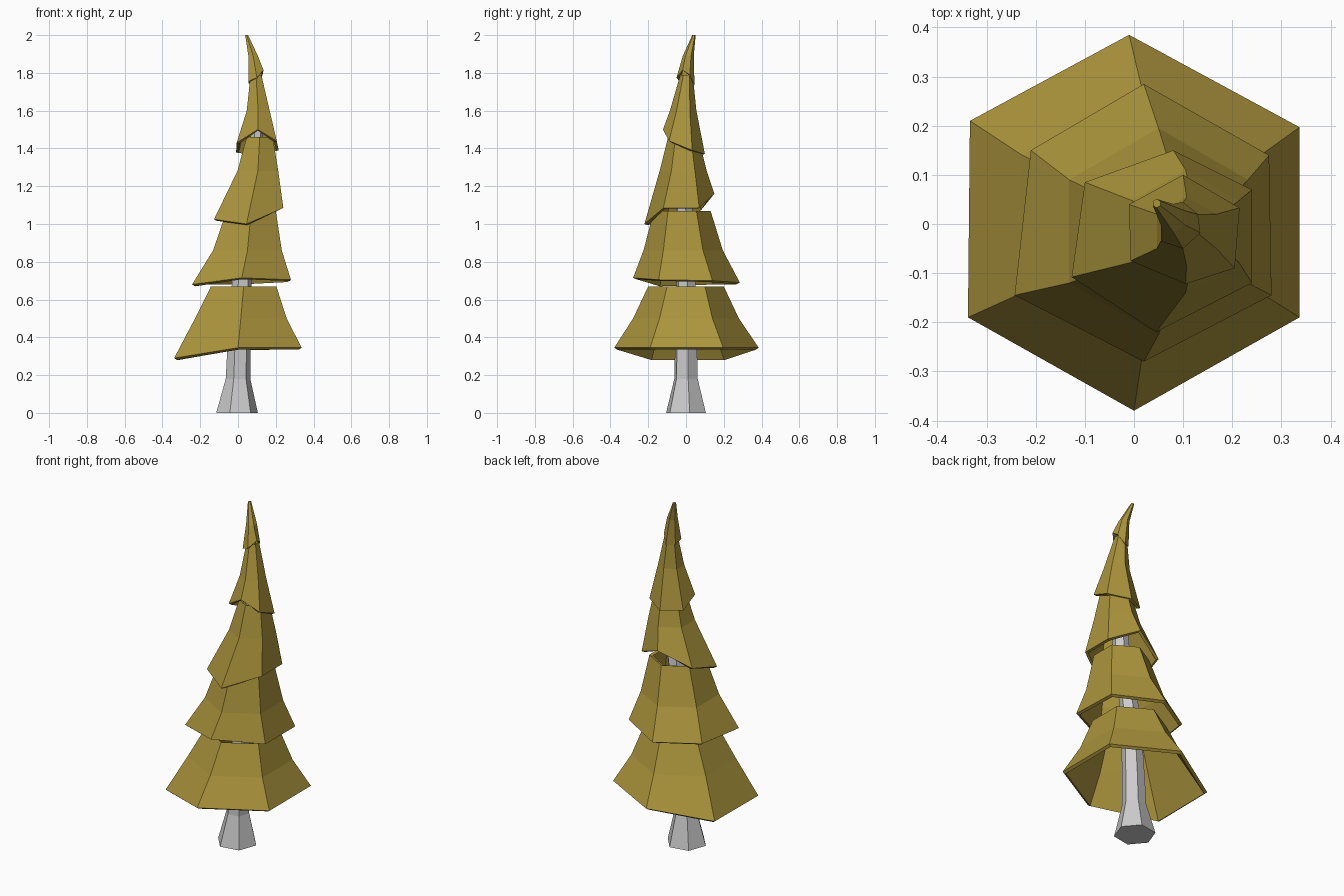
import bpy, math

gold = bpy.data.materials.new("golden_foliage")
gold.diffuse_color = (0.41, 0.30, 0.045, 1)


def hexagon(cx, cy, z, r, turn=90):
    # corners run clockwise from the back, seen from above
    angles = [math.radians(turn - 60 * i) for i in range(6)]
    return [(cx + r * math.cos(a), cy + r * math.sin(a), z) for a in angles]


def loft(name, rings, cap_bottom=False, cap_top=False):
    n = len(rings[0])
    verts = [p for ring in rings for p in ring]
    faces = []
    for k in range(len(rings) - 1):
        for i in range(n):
            a, b = k * n + i, k * n + (i + 1) % n
            faces.append((a, a + n, b + n, b))
    if cap_bottom:
        faces.append(tuple(range(n)))
    if cap_top:
        faces.append(tuple(reversed(range(len(verts) - n, len(verts)))))
    mesh = bpy.data.meshes.new(name)
    mesh.from_pydata(verts, [], faces)
    obj = bpy.data.objects.new(name, mesh)
    bpy.context.collection.objects.link(obj)
    return obj


# Trunk: flared foot, leaning up inside the foliage
trunk_path = [(-0.005, 0, 0, 0.112), (0, 0, 0.18, 0.066), (0.005, 0, 0.35, 0.062),
              (0.02, 0, 0.7, 0.052), (0.08, -0.01, 1.1, 0.046), (0.1, -0.015, 1.5, 0.032)]
loft("trunk", [hexagon(*p, turn=70) for p in trunk_path], True, True)

# Foliage tiers: ragged lower rim, then upper rings as (x, y, z, radius)
tiers = [
    ([(-0.01, 0.385, 0.345), (0.337, 0.197, 0.345), (0.337, -0.19, 0.345),
      (0, -0.38, 0.345), (-0.338, -0.19, 0.29), (-0.334, 0.21, 0.29)],
     [(0.015, 0, 0.5, 0.28), (0.03, 0, 0.67, 0.2)], 0.02),
    ([(0.02, 0.285, 0.69), (0.275, 0.14, 0.7), (0.28, -0.145, 0.705),
      (0.02, -0.28, 0.715), (-0.243, -0.145, 0.68), (-0.21, 0.15, 0.69)],
     [(0.05, -0.015, 0.86, 0.21), (0.07, -0.02, 1.07, 0.15)], 0.02),
    ([(0.08, 0.15, 1.16), (0.24, 0.07, 1.085), (0.24, -0.12, 1.085),
      (0.045, -0.22, 1.0), (-0.127, -0.108, 1.025), (-0.1, 0.085, 1.08)],
     [(0.105, -0.015, 1.28, 0.125), (0.115, -0.015, 1.46, 0.08)], 0.018),
    ([(0.1, 0.1, 1.37), (0.215, 0.033, 1.39), (0.205, -0.09, 1.44),
      (0.105, -0.122, 1.5), (-0.007, -0.075, 1.43), (-0.01, 0.04, 1.38)],
     [(0.107, -0.015, 1.6, 0.07), (0.095, 0.003, 1.79, 0.033)], 0.016),
    ([(0.1, 0.045, 1.735), (0.13, 0.02, 1.79), (0.135, -0.018, 1.815),
      (0.1, -0.05, 1.775), (0.055, -0.035, 1.755), (0.055, 0.02, 1.745)],
     [(0.08, 0.012, 1.89, 0.029), (0.046, 0.042, 2.0, 0.009)], 0.008),
]
for i, (rim, rings, thickness) in enumerate(tiers):
    tier = loft(f"foliage_tier_{i + 1}", [rim] + [hexagon(*r) for r in rings],
                cap_top=(i == len(tiers) - 1))
    tier.data.materials.append(gold)
    # Hollow shell, thickened inwards
    shell = tier.modifiers.new("shell", "SOLIDIFY")
    shell.thickness = thickness
    shell.offset = -1
